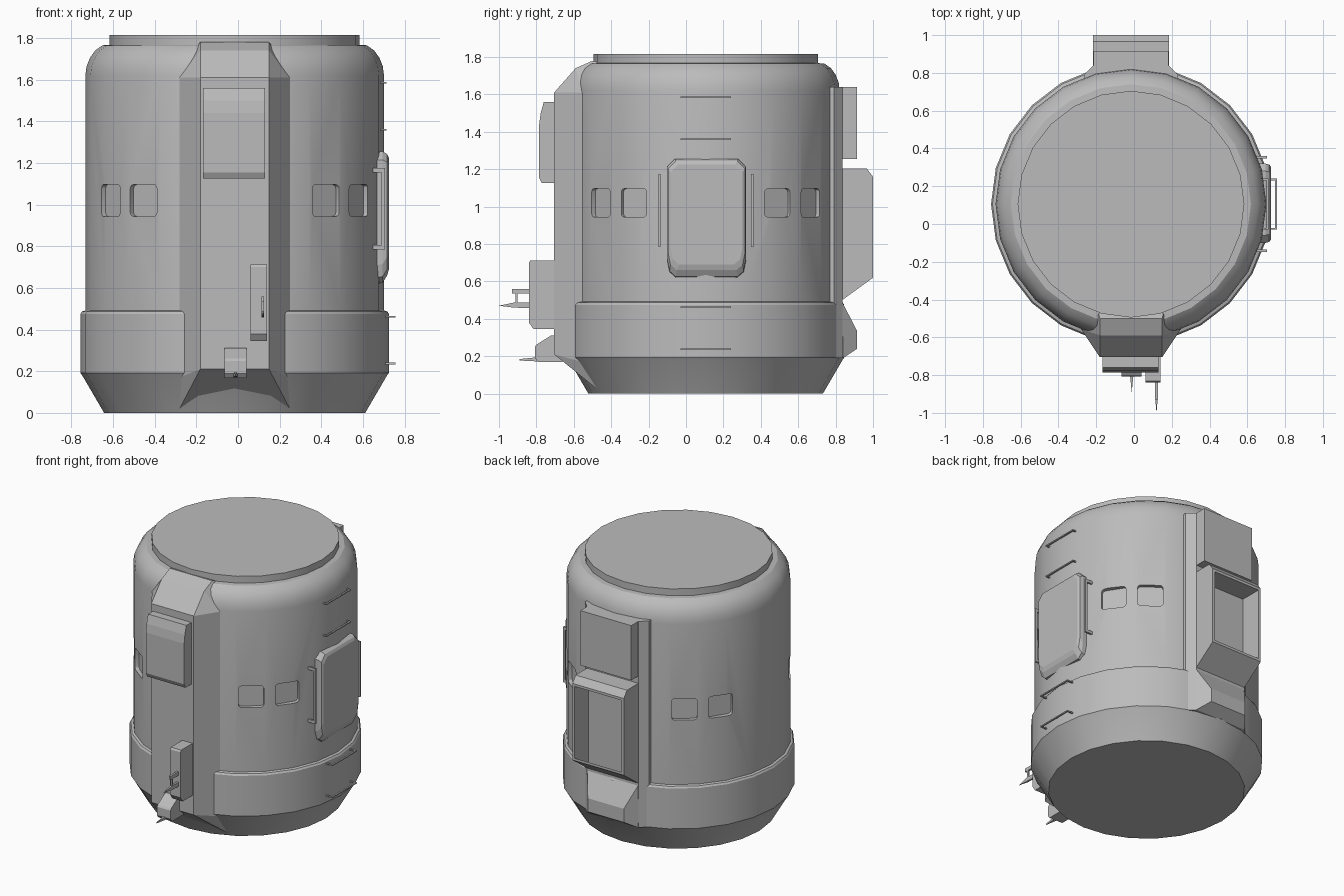
import bpy, bmesh, math
from mathutils import Vector

if "Cube" in bpy.data.objects:
    bpy.data.objects.remove(bpy.data.objects["Cube"])

CX, CY = -0.016, 0.105          # axis of the round hull
SIDES = 24

grey = bpy.data.materials.new("hull_grey")
grey.diffuse_color = (0.5, 0.5, 0.5, 1)
grey.use_nodes = True
grey.node_tree.nodes["Principled BSDF"].inputs["Base Color"].default_value = grey.diffuse_color


def finish(name, bm, smooth=None):
    bmesh.ops.recalc_face_normals(bm, faces=bm.faces)
    me = bpy.data.meshes.new(name)
    bm.to_mesh(me)
    bm.free()
    me.materials.append(grey)
    ob = bpy.data.objects.new(name, me)
    bpy.context.collection.objects.link(ob)
    if smooth:
        shade(ob, smooth)
    return ob


def shade(ob, angle):
    bpy.ops.object.select_all(action='DESELECT')
    ob.select_set(True)
    bpy.context.view_layer.objects.active = ob
    bpy.ops.object.shade_smooth_by_angle(angle=math.radians(angle))


def hull(name, pts):
    """Convex solid around a few points."""
    bm = bmesh.new()
    for p in pts:
        bm.verts.new(p)
    res = bmesh.ops.convex_hull(bm, input=bm.verts)
    junk = {g for g in res["geom_interior"] + res["geom_unused"] if isinstance(g, bmesh.types.BMVert)}
    bmesh.ops.delete(bm, geom=list(junk), context='VERTS')
    bmesh.ops.dissolve_limit(bm, angle_limit=0.02, verts=bm.verts, edges=bm.edges)
    return finish(name, bm)


def mirrored(pts):
    """Points given as (half width, y, z), mirrored about the hull axis."""
    return [(CX + s * x, y, z) for x, y, z in pts for s in (-1, 1)]


def prism(bm, profile, x0, x1):
    """Side profile of (y, z) points extruded along x."""
    f = bm.faces.new([bm.verts.new((x0, y, z)) for y, z in profile])
    ext = bmesh.ops.extrude_face_region(bm, geom=[f])["geom"]
    bmesh.ops.translate(bm, vec=(x1 - x0, 0, 0),
                        verts=[v for v in ext if isinstance(v, bmesh.types.BMVert)])


def box(bm, lo, hi):
    prism(bm, [(lo[1], lo[2]), (hi[1], lo[2]), (hi[1], hi[2]), (lo[1], hi[2])], lo[0], hi[0])


# round hull: lathed profile of (radius, z)
profile = [(0.627, 0), (0.732, 0.18), (0.741, 0.192), (0.741, 0.475), (0.733, 0.487),
           (0.717, 0.492), (0.717, 1.62), (0.711, 1.665), (0.695, 1.705), (0.67, 1.74),
           (0.635, 1.765), (0.6, 1.767), (0.6, 1.815)]
bm = bmesh.new()
rings = [[bm.verts.new((CX + r * math.cos(math.tau * i / SIDES),
                        CY + r * math.sin(math.tau * i / SIDES), z))
          for i in range(SIDES)] for r, z in profile]
for a, b in zip(rings, rings[1:]):
    for i in range(SIDES):
        j = (i + 1) % SIDES
        bm.faces.new((a[i], a[j], b[j], b[i]))
bm.faces.new(rings[0][::-1])
bm.faces.new(rings[-1])
body = finish("round_hull", bm)

# window recesses: eight rounded boxes cut into the hull
bm = bmesh.new()
for base in (90, 270):
    for off in (-57.2, -38, 38, 57.2):
        a = math.radians(base + off)
        out, side = Vector((math.cos(a), math.sin(a), 0)), Vector((-math.sin(a), math.cos(a), 0))
        loop = []
        for k in range(4):
            sx, sz = ((1, 1), (-1, 1), (-1, -1), (1, -1))[k]
            for t in (0, 30, 60, 90):
                c = math.radians(90 * k + t)
                loop.append((sx * 0.061 + 0.02 * math.cos(c), sz * 0.056 + 0.02 * math.sin(c)))
        f = bm.faces.new([bm.verts.new(Vector((CX, CY, 1.02)) + out * 0.685 + side * u + Vector((0, 0, w)))
                          for u, w in loop])
        ext = bmesh.ops.extrude_face_region(bm, geom=[f])["geom"]
        bmesh.ops.translate(bm, vec=out * 0.1, verts=[v for v in ext if isinstance(v, bmesh.types.BMVert)])
cutter = finish("window_cutter", bm)
cutter.hide_render = True
mod = body.modifiers.new("windows", 'BOOLEAN')
mod.operation, mod.solver, mod.object = 'DIFFERENCE', 'EXACT', cutter
bpy.context.view_layer.objects.active = body
bpy.ops.object.modifier_apply(modifier=mod.name)
bpy.data.objects.remove(cutter)
shade(body, 30)

# front spine with flared sides and sloping ends
hull("front_spine", mirrored([
    (0.165, -0.705, 0.21), (0.165, -0.705, 1.61), (0.165, -0.59, 1.74), (0.165, -0.5, 1.78),
    (0.265, -0.47, 0.02), (0.265, -0.555, 0.17), (0.265, -0.555, 1.61), (0.17, -0.48, 1.775),
    (0.25, -0.4, 0.05), (0.165, -0.4, 1.7)]))

# front upper panel
bm = bmesh.new()
prism(bm, [(-0.69, 1.56), (-0.76, 1.56), (-0.777, 1.5), (-0.785, 1.44), (-0.785, 1.155),
           (-0.77, 1.125), (-0.69, 1.125)], -0.168, 0.13)
finish("front_panel", bm)

# front junction box with its hook and spike
bm = bmesh.new()
prism(bm, [(-0.69, 0.712), (-0.832, 0.712), (-0.84, 0.7), (-0.84, 0.38), (-0.815, 0.345),
           (-0.69, 0.345)], 0.06, 0.14)
finish("junction_box", bm)
bm = bmesh.new()
box(bm, (0.112, -0.93, 0.535), (0.126, -0.835, 0.56))
box(bm, (0.114, -0.912, 0.475), (0.124, -0.9, 0.54))
finish("junction_hook", bm)
hull("junction_spike", [(x, y, z) for x in (0.112, 0.126)
                        for y, z in ((-0.835, 0.457), (-0.835, 0.487), (-0.92, 0.487), (-0.92, 0.46))]
     + [(0.119, -1.0, 0.47)])

# front lower bracket with its spike
bm = bmesh.new()
prism(bm, [(-0.68, 0.312), (-0.72, 0.312), (-0.8, 0.262), (-0.808, 0.25), (-0.808, 0.19),
           (-0.79, 0.168), (-0.66, 0.168)], -0.065, 0.04)
finish("lower_bracket", bm)
hull("bracket_spike", [(x, -0.79, z) for x in (-0.022, -0.002) for z in (0.172, 0.195)]
     + [(-0.012, -0.89, z) for z in (0.177, 0.185)])


# right side door: wide base outline, smaller outer face
def door_outline(x, side, top, bottom):
    h = 0.21 - side
    return [(x, 0.11 + s * y, z) for s in (-1, 1) for y, z in (
        (h - 0.04, top), (h, top - 0.04), (h, bottom + 0.09), (h - 0.012, bottom + 0.03),
        (h - 0.045, bottom))]


hull("side_door", door_outline(0.64, 0, 1.255, 0.615) + door_outline(0.695, 0, 1.255, 0.625)
     + door_outline(0.716, 0.005, 1.243, 0.66) + door_outline(0.725, 0.018, 1.225, 0.69))

# upright grab bars on either side of the door
for name, y in (("door_bar_front", -0.142), ("door_bar_rear", 0.354)):
    bm = bmesh.new()
    box(bm, (0.69, y - 0.006, 0.785), (0.705, y + 0.006, 1.175))
    for z in (0.785, 1.155):
        box(bm, (0.62, y - 0.006, z), (0.7, y + 0.006, z + 0.02))
    finish(name, bm)

# ladder rungs above and below the door
for i, (x, z) in enumerate(((0.757, 0.237), (0.757, 0.462), (0.712, 1.36), (0.712, 1.585))):
    bm = bmesh.new()
    box(bm, (x - 0.011, -0.03, z - 0.004), (x, 0.24, z + 0.004))
    for y in (-0.03, 0.23):
        box(bm, (x - 0.08, y, z - 0.004), (x - 0.005, y + 0.01, z + 0.004))
    finish("ladder_rung_%d" % (i + 1), bm)

# rear backing plate
hull("rear_plate", mirrored([(w, y, z) for z in (0.19, 1.64)
                             for w, y in ((0.2, 0.838), (0.25, 0.79), (0.25, 0.7))]))

# rear upper box
bm = bmesh.new()
box(bm, (CX - 0.198, 0.8, 1.255), (CX + 0.198, 0.915, 1.64))
finish("rear_upper_box", bm)

# rear open bin: side profile with the back face inset and pushed in
bm = bmesh.new()
prism(bm, [(0.8, 1.205), (0.965, 1.205), (1.0, 1.16), (1.0, 0.62), (0.835, 0.5), (0.8, 0.5)],
      CX - 0.2, CX + 0.2)
bm.normal_update()
back = max(bm.faces, key=lambda f: f.calc_center_median().y)
bmesh.ops.recalc_face_normals(bm, faces=bm.faces)
bmesh.ops.inset_individual(bm, faces=[back], thickness=0.025)
pushed = bmesh.ops.extrude_discrete_faces(bm, faces=[back])["faces"][0]
rim = [v for v in bm.verts if v not in set(pushed.verts) and abs(v.co.y - 1) < 1e-4]
for v in pushed.verts:
    v.co.y = 0.845
    v.co.z -= 0.09 if v.co.z < 0.8 else 0.0
bmesh.ops.remove_doubles(bm, verts=bm.verts, dist=1e-5)
finish("rear_open_bin", bm)

# rear lower fairing, tapering outward
hull("rear_lower_fairing", mirrored([
    (0.2, 0.8, 0.49), (0.2, 0.835, 0.49), (0.2, 0.8, 0.19), (0.2, 0.84, 0.19),
    (0.14, 0.915, 0.335), (0.14, 0.915, 0.24)]))
